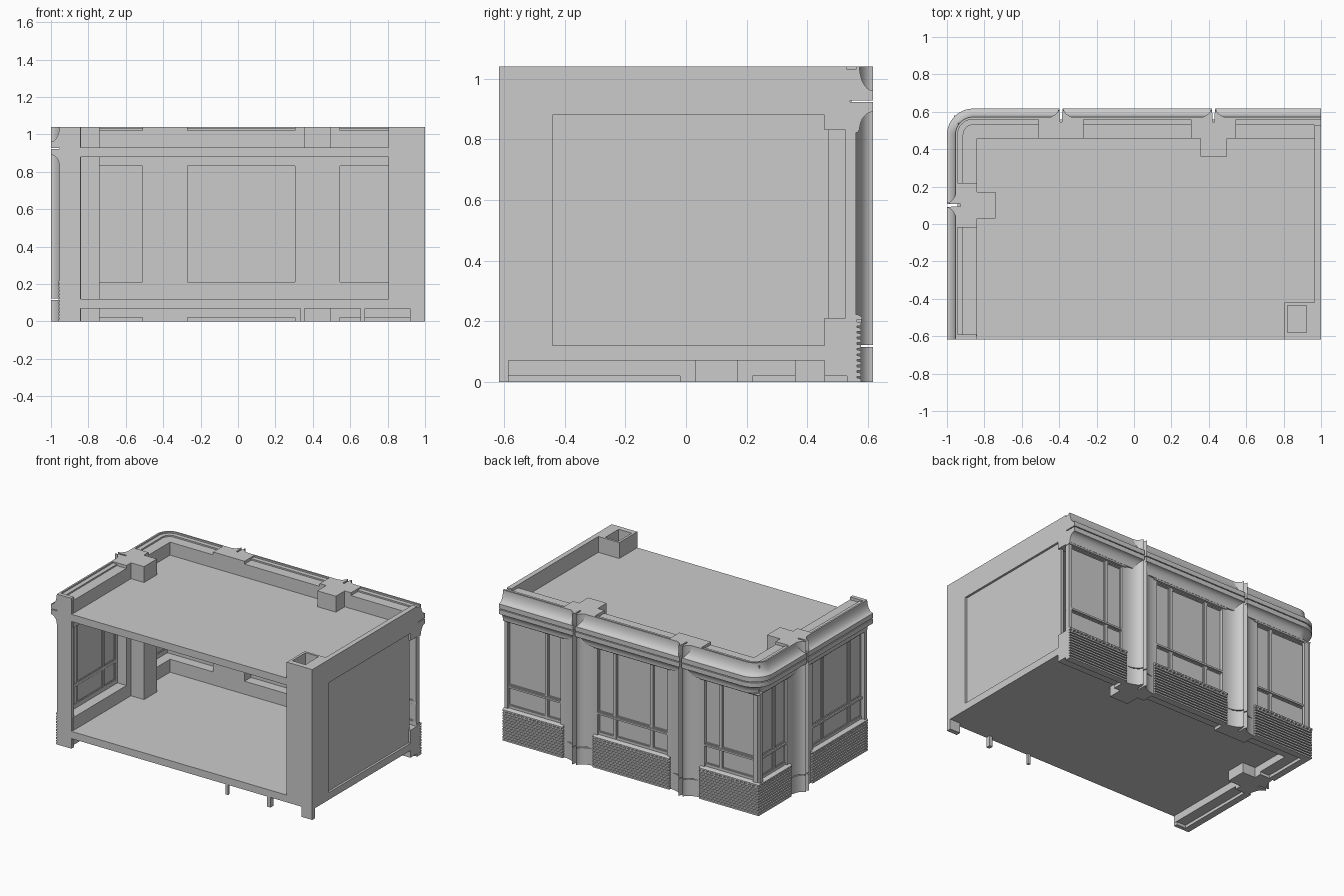
import bpy, bmesh, math

if "Cube" in bpy.data.objects:
    bpy.data.objects.remove(bpy.data.objects["Cube"])

V = 0.617      # outermost facade line, measured outward from the centre
SIDE = 0.383   # extra offset that turns the back facade line into the left one


def place(side, u, v, z):
    """u runs along the wall, v points outward."""
    return (u, v, z) if side == "back" else (-(v + SIDE), u, z)


def finish(name, bm, smooth=False):
    bmesh.ops.recalc_face_normals(bm, faces=bm.faces)
    me = bpy.data.meshes.new(name)
    bm.to_mesh(me)
    bm.free()
    if smooth:
        me.shade_smooth()
        me.set_sharp_from_angle(angle=math.radians(30))
    ob = bpy.data.objects.new(name, me)
    bpy.context.collection.objects.link(ob)
    return ob


def boxes(name, items, side="back"):
    """One object from boxes (u0, u1, v0, v1, z0, z1)."""
    bm = bmesh.new()
    for u0, u1, v0, v1, z0, z1 in items:
        vs = [bm.verts.new(place(side, u, v, z))
              for z in (z0, z1) for u, v in ((u0, v0), (u1, v0), (u1, v1), (u0, v1))]
        bm.faces.new(vs[3::-1])
        bm.faces.new(vs[4:])
        for i in range(4):
            j = (i + 1) % 4
            bm.faces.new((vs[i], vs[j], vs[j + 4], vs[i + 4]))
    return finish(name, bm)


def rings_to_mesh(name, rings):
    """Skin closed rings of equal length and cap both ends."""
    bm = bmesh.new()
    rs = [[bm.verts.new(p) for p in r] for r in rings]
    n = len(rs[0])
    for a, b in zip(rs, rs[1:]):
        for i in range(n):
            j = (i + 1) % n
            bm.faces.new((a[i], a[j], b[j], b[i]))
    bm.faces.new(rs[0])
    bm.faces.new(rs[-1])
    return finish(name, bm, True)


def path(kind, a, b, v, rounded):
    if kind != "corner":
        return [place(kind, u, v, 0)[:2] for u in (a, b)]
    if not rounded:
        mid = [(-(v + SIDE), v)]
    else:
        R = 0.14
        r = R - (V - v)
        mid = [(-1 + R + r * math.cos(t), V - R + r * math.sin(t))
               for t in (math.pi - i * math.pi / 24 for i in range(13))]
    return [(-(v + SIDE), a)] + mid + [(b, v)]


def sweep(name, profile, kind, a, b, rounded=True):
    paths = [path(kind, a, b, v, rounded) for v, z in profile]
    rings = [[(p[k][0], p[k][1], z) for p, (v, z) in zip(paths, profile)]
             for k in range(len(paths[0]))]
    return rings_to_mesh(name, rings)


# Floor and roof slabs
boxes("floor_slab", [(-0.85, 1, -V, 0.47, 0.07, 0.12)])
boxes("roof_slab", [(-0.85, 1, -V, 0.47, 0.88, 0.93)])

# Front right pier with hollow top, foot and small hangers
boxes("front_right_pier", [
    (0.805, 1, -V, -0.44, 0.07, 0.93),
    (0.805, 0.822, -V, -0.42, 0.93, 1.04), (0.922, 1, -V, -0.42, 0.93, 1.04),
    (0.822, 0.922, -V, -0.58, 0.93, 1.04), (0.822, 0.922, -0.435, -0.42, 0.93, 1.04)])
boxes("pier_foot", [(0.92, 1, -V, -0.585, 0, 0.07)])
boxes("floor_hangers", [(0.335, 0.355, -V, -0.6, 0, 0.07), (0.655, 0.68, -V, -0.585, 0, 0.07)])

# Right wall: recessed panel and parapet
boxes("right_wall_panel", [(0.965, 0.985, -0.45, 0.47, 0.11, 0.89)])
boxes("right_parapet", [(0.965, 1, -0.43, 0.53, 0.93, 1.04)])

# Front end of the left facade
boxes("front_left_pier", [(-0.955, -0.843, -V, -0.59, 0, 1.04)])

# Facade walls: sill block below and header block above the windows
for side, a, b in (("back", -0.94, 1.0), ("left", -0.6, 0.53)):
    boxes(side + "_sill_wall", [(a, b, 0.457, 0.56, 0.02, 0.21)], side)
    boxes(side + "_header_wall", [(a, b, 0.457, 0.54, 0.83, 1.02)], side)

# Pillars: inner pilaster plus two concave flares meeting at a slit
PILLARS = [("back", -0.39), ("back", 0.425), ("left", 0.1)]
for i, (side, c) in enumerate(PILLARS):
    boxes(f"pilaster_{i}", [(c - 0.12, c + 0.12, 0.457, 0.545, 0, 1.04)], side)
    for s in (-1, 1):
        plan = [(0.006, 0.53), (0.12, 0.53), (0.12, 0.56)]
        for k in range(11):
            t = k / 10 * math.pi / 2
            plan.append((0.12 - 0.106 * math.sin(t), V - 0.057 * math.cos(t)))
        plan.append((0.006, 0.59))
        for z0, z1 in ((0, 0.115), (0.121, 0.922), (0.928, 1.04)):
            rings_to_mesh(f"pillar_flare_{i}", [[place(side, c + s * u, v, z) for u, v in plan]
                                                for z in (z0, z1)])

# Inner columns
boxes("left_inner_column", [(0.03, 0.17, 0.357, 0.47, 0, 1.04)], "left")
boxes("back_inner_column_stubs", [(0.355, 0.497, 0.36, 0.47, 0.93, 1.04),
                                  (0.355, 0.497, 0.36, 0.47, 0, 0.07)])

# Cornice (cove below, cove above) and ribbed spandrels
arc = [i / 10 * math.pi / 2 for i in range(11)]
lower = [(0.53, 0.922), (0.53, 0.83)] + \
    [(V - 0.045 * math.cos(t), 0.83 + 0.06 * math.sin(t)) for t in arc] + [(V, 0.922)]
upper = [(0.53, 0.928), (0.53, 1.03), (0.56, 1.03), (0.56, 1.04)] + \
    [(V - 0.045 * math.cos(t), 1.04 - 0.08 * math.sin(t)) for t in arc] + [(V, 0.928)]
ribs = [(0.53, 0.205), (0.53, 0.0)]
for i in range(11):
    z = i * 0.0185
    ribs += [(0.577, z), (0.577, z + 0.011), (0.564, z + 0.013), (0.564, z + 0.0184)]
ribs.append((0.564, 0.205))
sill = [(0.53, 0.205), (0.58, 0.205), (0.58, 0.215), (0.565, 0.222), (0.53, 0.222)]
head = [(0.53, 0.822), (0.565, 0.822), (0.572, 0.832), (0.53, 0.832)]

g, w = 0.008, 0.115
SEGMENTS = [("left", -V, -1, 0.1), ("corner", 0.1, 1, -0.39),
            ("back", -0.39, 1, 0.425), ("back", 0.425, 0, 1.0)]
for kind, a, _, b in SEGMENTS:
    def ends(gap):
        return (a if a == -V else a + gap), (b if b == 1.0 else b - gap)
    sweep("cornice_lower", lower, kind, *ends(g))
    sweep("cornice_upper", upper, kind, *ends(g))
    sweep("ribbed_spandrel", ribs, kind, *ends(w), rounded=False)
    sweep("sill_moulding", sill, kind, *ends(w), rounded=False)
    sweep("head_moulding", head, kind, *ends(w), rounded=False)

# Windows: mullion positions along each bay
BAYS = [("back", [-0.945, -0.65, -0.52]), ("back", [-0.26, -0.12, 0.16, 0.297]),
        ("back", [0.555, 0.685, 0.985]), ("left", [-0.6, -0.46, -0.17, -0.03]),
        ("left", [0.23, 0.36, 0.555])]
for i, (side, us) in enumerate(BAYS):
    a, b = us[0] - 0.012, us[-1] + 0.012
    bars = [(u - 0.01, u + 0.01, 0.525, 0.549, 0.21, 0.83) for u in us]
    bars += [(a, b, 0.526, 0.548, z0, z1)
             for z0, z1 in ((0.21, 0.24), (0.36, 0.38), (0.815, 0.835))]
    bars += [(u - 0.012, u + 0.012, 0.53, 0.56, 0.21, 0.83) for u in (us[0], us[-1])]
    bars.append((a, b, 0.53, 0.558, 0.364, 0.376))
    boxes(f"window_frame_{i}", bars, side)
    boxes(f"window_glass_{i}", [(a, b, 0.534, 0.538, 0.21, 0.83)], side)
    # Thin raised beads around every pane
    beads = []
    for u0, u1 in zip(us, us[1:]):
        for z0, z1 in ((0.24, 0.36), (0.38, 0.815)):
            l, r = u0 + 0.01, u1 - 0.01
            beads += [(l, l + 0.005, 0.53, 0.543, z0, z1), (r - 0.005, r, 0.53, 0.543, z0, z1),
                      (l, r, 0.53, 0.543, z0, z0 + 0.005), (l, r, 0.53, 0.543, z1 - 0.005, z1)]
    boxes(f"window_beads_{i}", beads, side)
    # Row of small dentils under the sill
    n = int((b - a) / 0.03)
    boxes(f"dentils_{i}", [(a + (k + 0.3) * (b - a) / n, a + (k + 0.7) * (b - a) / n,
                            0.56, 0.579, 0.194, 0.206) for k in range(n)], side)
